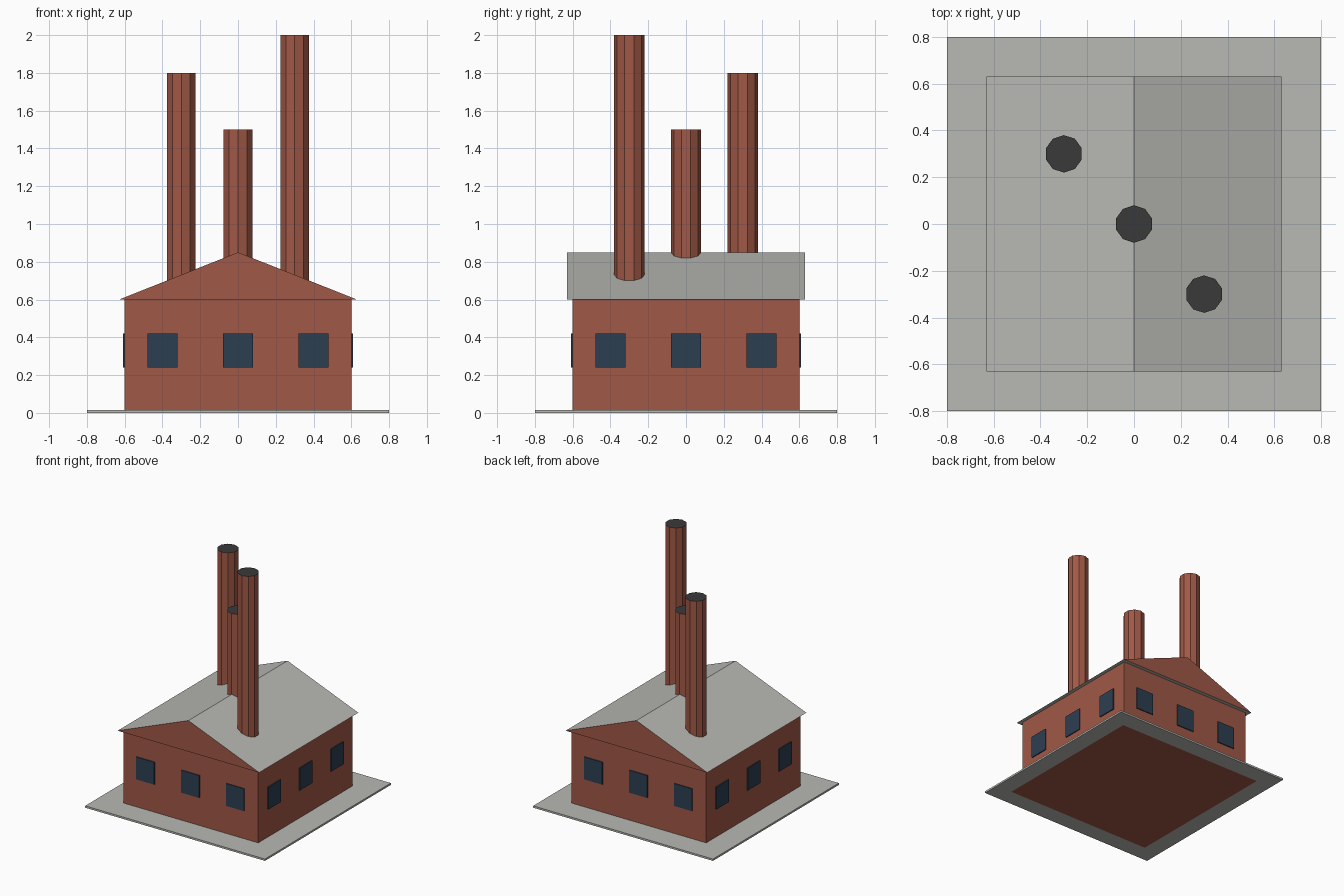
import bpy
import bmesh
from math import pi
from mathutils import Matrix, Vector

cube = bpy.data.objects.get("Cube")
if cube:
    bpy.data.objects.remove(cube)


def material(name, rgb):
    """Flat colour given as 0-255 display values, stored as linear."""
    lin = [((c / 255 + 0.055) / 1.055) ** 2.4 for c in rgb] + [1.0]
    mat = bpy.data.materials.new(name)
    mat.use_nodes = True
    mat.diffuse_color = lin
    mat.node_tree.nodes["Principled BSDF"].inputs["Base Color"].default_value = lin
    return mat


BRICK = material("brick red", (160, 88, 70))
GREY = material("concrete grey", (184, 185, 179))
GLASS = material("window blue", (44, 62, 80))
SOOT = material("soot black", (58, 58, 58))


def finish(name, bm, *mats):
    bmesh.ops.recalc_face_normals(bm, faces=bm.faces)
    mesh = bpy.data.meshes.new(name)
    bm.to_mesh(mesh)
    bm.free()
    for mat in mats:
        mesh.materials.append(mat)
    obj = bpy.data.objects.new(name, mesh)
    bpy.context.collection.objects.link(obj)
    return obj


def box(size, centre, turn=Matrix()):
    bm = bmesh.new()
    place = turn @ Matrix.Translation(centre) @ Matrix.Diagonal((*size, 1))
    bmesh.ops.create_cube(bm, size=1, matrix=place)
    return bm


# Ground slab, with the building's brick footprint showing underneath
bm = box((1.6, 1.6, 0.015), (0, 0, 0.0075))
bm.normal_update()
bottom = min(bm.faces, key=lambda f: f.normal.z)
bmesh.ops.inset_region(bm, faces=[bottom], thickness=0.2)
bottom.material_index = 1
finish("ground_slab", bm, GREY, BRICK)

# Brick walls
finish("walls", box((1.2, 1.2, 0.59), (0, 0, 0.305)), BRICK)

# Gabled roof: grey slopes and soffit, brick gable ends
bm = bmesh.new()
R = 0.63
gable = bm.faces.new([bm.verts.new(p) for p in
                      ((-R, -R, 0.6), (R, -R, 0.6), (0, -R, 0.85))])
ext = bmesh.ops.extrude_face_region(bm, geom=[gable], use_keep_orig=True)
bmesh.ops.translate(bm, vec=Vector((0, 2 * R, 0)),
                    verts=[g for g in ext["geom"] if isinstance(g, bmesh.types.BMVert)])
bm.normal_update()
for f in bm.faces:
    f.material_index = 1 if abs(f.normal.y) > 0.9 else 0
finish("roof", bm, GREY, BRICK)

# Three windows on each wall
for i, side in enumerate(("front", "left", "back", "right")):
    turn = Matrix.Rotation(i * pi / 2, 4, "Z")
    for n in (-1, 0, 1):
        bm = box((0.16, 0.009, 0.18), (0.4 * n, -0.6035, 0.33), turn)
        finish(f"{side}_window_{n + 2}", bm, GLASS)

# Ten-sided chimneys with dark tops
for name, x, y, top in (("short", 0, 0, 1.5), ("middle", -0.3, 0.3, 1.8), ("tall", 0.3, -0.3, 2.0)):
    base = 0.61
    bm = bmesh.new()
    bmesh.ops.create_cone(bm, cap_ends=True, segments=10, radius1=0.08, radius2=0.08,
                          depth=top - base,
                          matrix=Matrix.Translation((x, y, (top + base) / 2)))
    bm.normal_update()
    for f in bm.faces:
        f.material_index = 1 if f.normal.z > 0.9 else 0
    finish(f"{name}_chimney", bm, BRICK, SOOT)
